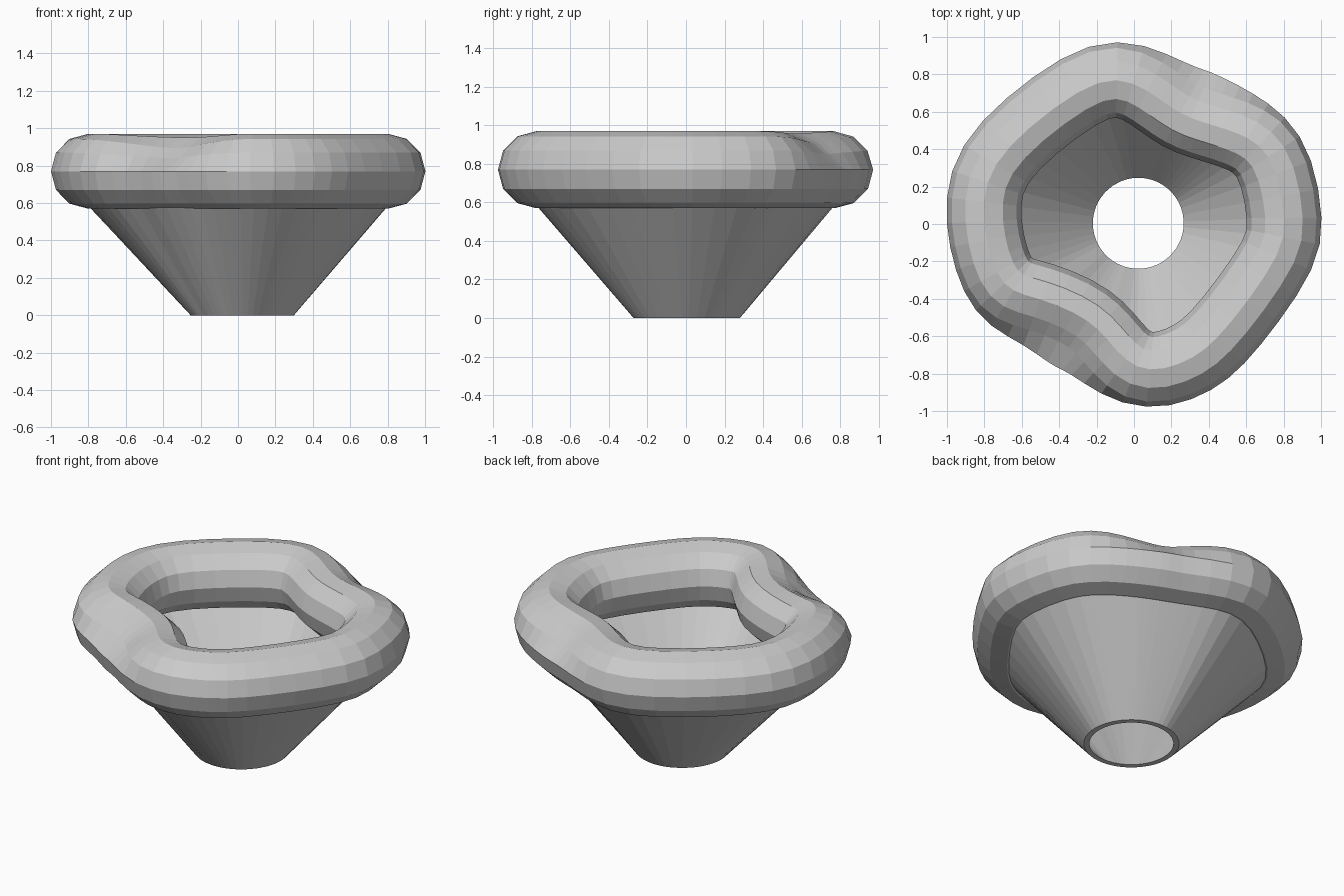
import bpy, math
from mathutils import Vector

if "Cube" in bpy.data.objects:
    bpy.data.objects.remove(bpy.data.objects["Cube"])

# Rim centre line: x, y, extra outward bulge of the lower side in the dents
PATH = [(.81, .01, 0), (.765, .29, 0), (.67, .43, .0), (.54, .49, .03), (.42, .53, .055), (.30, .565, .07),
        (.20, .62, .055), (.08, .71, .02), (-.09, .79, 0), (-.29, .72, 0), (-.56, .52, 0),
        (-.755, .32, 0), (-.81, .12, 0), (-.79, -.09, 0), (-.735, -.27, 0), (-.65, -.365, .02),
        (-.51, -.395, .06), (-.31, -.475, .105), (-.19, -.56, .09), (-.10, -.67, .05), (.01, -.775, 0),
        (.16, -.78, 0), (.32, -.715, 0), (.44, -.62, 0), (.61, -.41, 0), (.785, -.15, 0)]
TUBE, MID_Z, SIDES = 0.2, 0.77, 12


def refine(points):
    """Double the points of a closed loop, with smooth midpoints."""
    out, n = [], len(points)
    for i in range(n):
        a, b, c, d = (points[(i + k) % n] for k in (-1, 0, 1, 2))
        out += [b, (b + c) * 0.5625 - (a + d) * 0.0625]
    return out


def soften(vectors, times):
    """Average each vector of a closed loop with its neighbours."""
    for _ in range(times):
        n = len(vectors)
        vectors = [vectors[i] * 0.5 + (vectors[i - 1] + vectors[(i + 1) % n]) * 0.25 for i in range(n)]
    return vectors


def make_loft(name, sections):
    """Join closed sections into a doubly closed skin."""
    n, m = len(sections), len(sections[0])
    verts = [v for s in sections for v in s]
    faces = [(i * m + j, (i + 1) % n * m + j, (i + 1) % n * m + (j + 1) % m, i * m + (j + 1) % m)
             for i in range(n) for j in range(m)]
    mesh = bpy.data.meshes.new(name)
    mesh.from_pydata(verts, [], faces)
    obj = bpy.data.objects.new(name, mesh)
    bpy.context.collection.objects.link(obj)
    return obj


loop = soften(refine([Vector(p) for p in PATH]), 2)
count = len(loop)
normals = []
for i in range(count):
    t = loop[(i + 1) % count] - loop[i - 1]
    normals.append(Vector((t.y, -t.x, 0)).normalized())
normals = [v.normalized() for v in soften(normals, 2)]

rim, funnel = [], []
for p, normal in zip(loop, normals):
    centre = Vector((p.x, p.y, MID_Z))
    bulge = max(p.z, 0)

    # Rim section: twelve-sided tube, filled out low down and scooped above in the dents
    section = []
    for k in range(SIDES):
        a = math.tau * k / SIDES
        push = bulge if math.cos(a) > -0.01 and math.sin(a) < 0.01 else 0
        drop = bulge * (0, 0.3, 0.5, 0.2)[k] if k < 4 else 0
        section.append(centre + normal * (TUBE * math.cos(a) + push) + Vector((0, 0, TUBE * math.sin(a) - drop)))
    rim.append(section)

    # Funnel section: thin wall from a round foot up to the rim
    top = Vector((p.x, p.y, 0)) + normal * bulge
    ray = top.normalized()
    top = ray * max(top.length, 0.70)
    foot = Vector((0.023, 0.004, 0))
    funnel.append([foot + ray * 0.276, top + Vector((0, 0, 0.585)),
                   top - ray * 0.03 + Vector((0, 0, 0.6)), foot + ray * 0.243])

make_loft("wavy_rim", rim)
make_loft("funnel", funnel)
